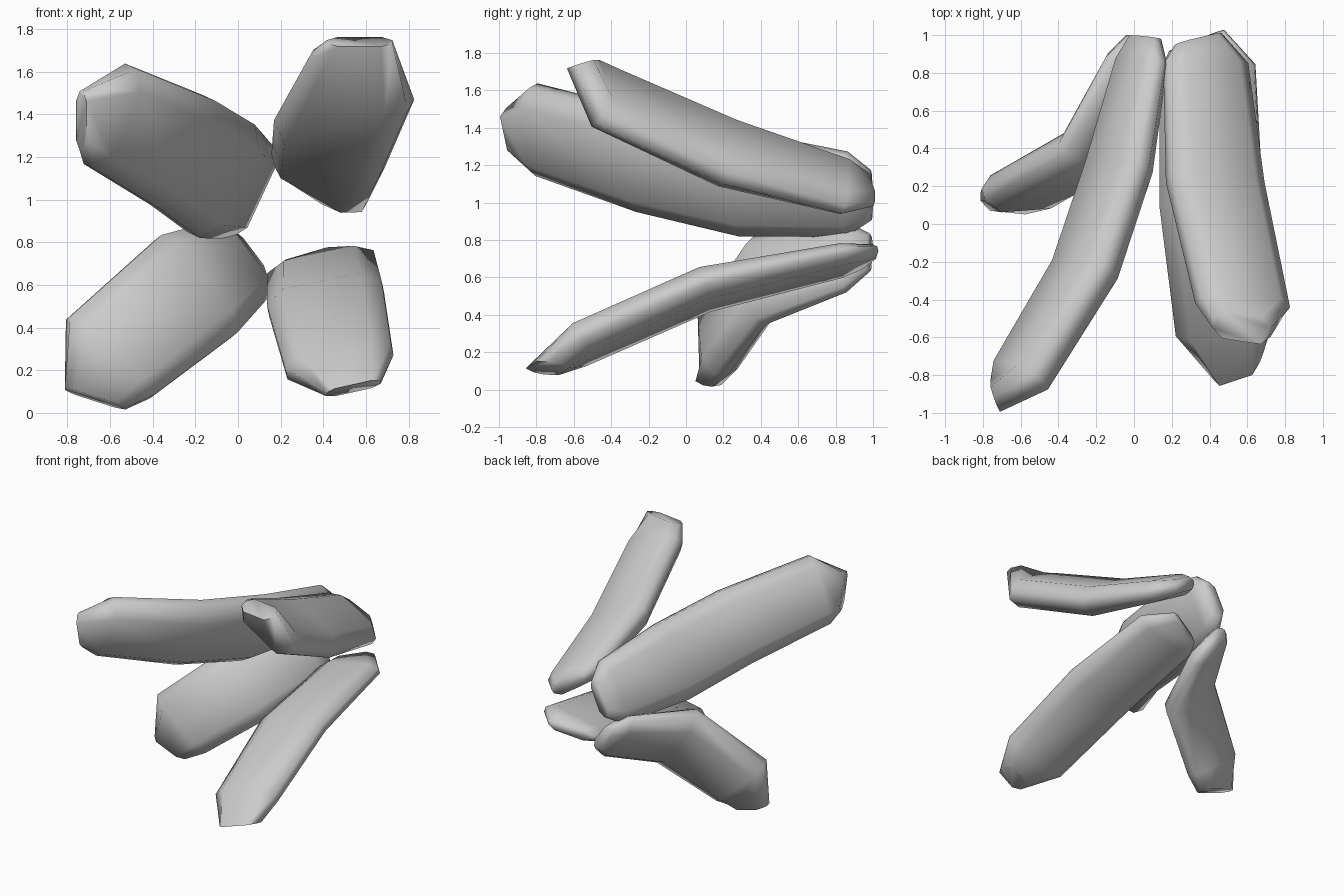
import bpy, bmesh
from mathutils import Vector

if "Cube" in bpy.data.objects:
    bpy.data.objects.remove(bpy.data.objects["Cube"])

# Flattened eight-sided cross-section (width, thickness)
SECTION = [(1, .33), (.66, 1), (-.66, 1), (-1, .33),
           (-1, -.33), (-.66, -1), (.66, -1), (1, -.33)]


def blade(name, width_dir, stations):
    """Loft a blade; station = (centre, half width, half thickness
    [, own width direction, own thickness direction])."""
    bm = bmesh.new()
    pts = [Vector(s[0]) for s in stations]
    rings = []
    for i, (_, hw, ht, *own) in enumerate(stations):
        a, b = pts[max(i - 1, 0)], pts[min(i + 1, len(pts) - 1)]
        t = (b - a).normalized()
        w = Vector(own[0] if own else width_dir).normalized()
        if not own:
            w = (w - t * w.dot(t)).normalized()
        n = t.cross(w).normalized()
        if own:
            m = Vector(own[1]).normalized()
            n = m if m.dot(n) > 0 else -m
        rings.append([bm.verts.new(pts[i] + w * hw * u + n * ht * v)
                      for u, v in SECTION])
    for r, s in zip(rings, rings[1:]):
        for j in range(8):
            k = (j + 1) % 8
            bm.faces.new((r[j], r[k], s[k], s[j]))
    bm.faces.new(rings[0])
    bm.faces.new(rings[-1])
    bmesh.ops.recalc_face_normals(bm, faces=bm.faces)
    mesh = bpy.data.meshes.new(name)
    bm.to_mesh(mesh)
    bm.free()
    ob = bpy.data.objects.new(name, mesh)
    bpy.context.collection.objects.link(ob)
    bpy.ops.object.select_all(action='DESELECT')
    ob.select_set(True)
    bpy.context.view_layer.objects.active = ob
    bpy.ops.object.shade_smooth_by_angle(angle=1.4)


# Long upper blade on the left
blade("upper_left_blade", (.42, 0, .9), [
    ((-.735, -.91, 1.37), .14, .07, (0, -.2, .95), (-.35, .93, 0)),
    ((-.60, -.80, 1.39), .255, .11),
    ((-.26, -.24, 1.22), .285, .115),
    ((-.08, .30, 1.10), .295, .11),
    ((.04, .86, 1.045), .24, .08),
    ((.06, .99, 1.04), .14, .05)])

# Upper blade on the right
blade("upper_right_blade", (.86, 0, -.5), [
    ((.57, -.55, 1.74), .155, .075, (1, -.15, 0), (0, .95, .3)),
    ((.575, -.43, 1.56), .265, .105),
    ((.43, .22, 1.265), .28, .11),
    ((.38, .85, 1.085), .245, .08),
    ((.34, .98, 1.07), .14, .05)])

# Short bent lower blade on the left
blade("lower_left_blade", (-.62, 0, .78), [
    ((-.67, .13, .065), .15, .07, (-.28, .03, .09), (0, 1, -.15)),
    ((-.60, .17, .26), .27, .105),
    ((-.20, .40, .59), .29, .105),
    ((0, .86, .71), .22, .075),
    ((.04, .98, .73), .12, .045)])

# Slim lower blade on the right
blade("lower_right_blade", (.97, 0, .2), [
    ((.54, -.74, .115), .14, .09, (.9, .3, .2), (0, .98, -.2)),
    ((.475, -.57, .24), .255, .09),
    ((.41, .10, .535), .275, .09),
    ((.39, .83, .69), .255, .06),
    ((.33, .97, .71), .16, .04)])
